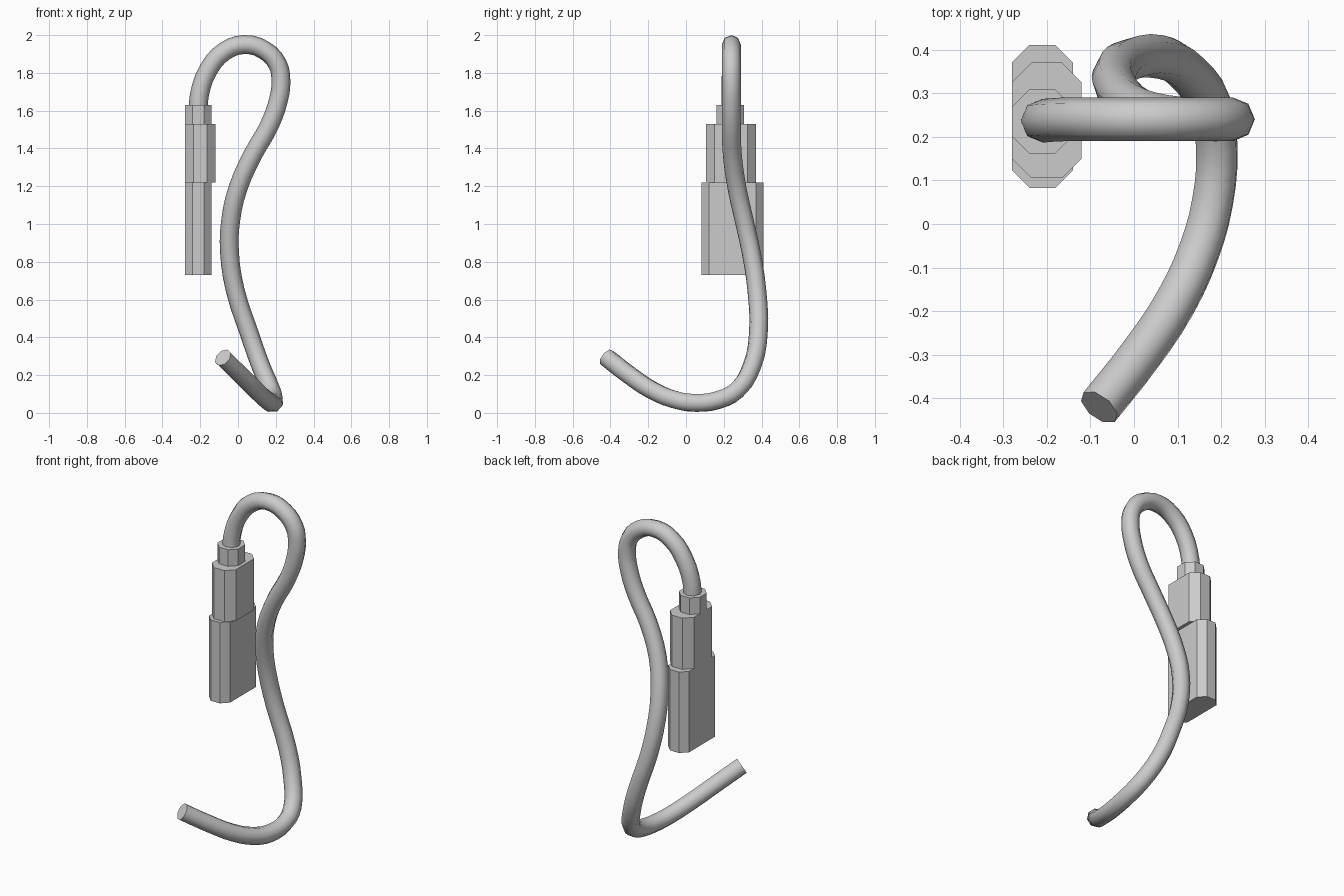
import bpy, bmesh

if "Cube" in bpy.data.objects:
    bpy.data.objects.remove(bpy.data.objects["Cube"])


def finish(obj, angle=0.6):
    bpy.ops.object.select_all(action='DESELECT')
    obj.select_set(True)
    bpy.context.view_layer.objects.active = obj
    bpy.ops.object.shade_smooth_by_angle(angle=angle)


def block(name, x, y, z, chamfer):
    """Upright prism with chamfered vertical corners; x, y, z are (min, max)."""
    c = chamfer
    outline = [(x[0] + c, y[0]), (x[1] - c, y[0]), (x[1], y[0] + c), (x[1], y[1] - c),
               (x[1] - c, y[1]), (x[0] + c, y[1]), (x[0], y[1] - c), (x[0], y[0] + c)]
    bm = bmesh.new()
    face = bm.faces.new([bm.verts.new((px, py, z[0])) for px, py in outline])
    top = bmesh.ops.extrude_face_region(bm, geom=[face])
    verts = [v for v in top['geom'] if isinstance(v, bmesh.types.BMVert)]
    bmesh.ops.translate(bm, verts=verts, vec=(0, 0, z[1] - z[0]))
    bmesh.ops.recalc_face_normals(bm, faces=bm.faces)
    mesh = bpy.data.meshes.new(name)
    bm.to_mesh(mesh)
    bm.free()
    obj = bpy.data.objects.new(name, mesh)
    bpy.context.collection.objects.link(obj)
    finish(obj)


# Plug: lower shell, grip and strain-relief collar
block("plug_shell", (-0.28, -0.14), (0.083, 0.41), (0.73, 1.22), 0.04)
block("plug_grip", (-0.28, -0.12), (0.105, 0.37), (1.22, 1.53), 0.045)
block("plug_collar", (-0.28, -0.14), (0.162, 0.308), (1.53, 1.63), 0.04)

# Cable: loops over the top, hangs down, then sweeps forward along the ground
path = [(-0.21, 0.237, 1.58), (-0.205, 0.237, 1.68), (-0.155, 0.24, 1.82),
        (-0.07, 0.24, 1.915), (0.035, 0.24, 1.95), (0.14, 0.24, 1.92),
        (0.21, 0.24, 1.845), (0.227, 0.24, 1.76), (0.215, 0.24, 1.66),
        (0.165, 0.24, 1.52), (0.08, 0.245, 1.37), (0.0, 0.27, 1.19),
        (-0.04, 0.31, 1.01), (-0.045, 0.345, 0.85), (-0.015, 0.375, 0.65),
        (0.06, 0.383, 0.42), (0.12, 0.35, 0.25), (0.175, 0.27, 0.12),
        (0.19, 0.17, 0.068), (0.18, 0.05, 0.053), (0.15, -0.06, 0.07),
        (0.095, -0.18, 0.12), (0.015, -0.3, 0.2), (-0.08, -0.42, 0.293)]
curve = bpy.data.curves.new("cable", 'CURVE')
curve.dimensions = '3D'
curve.bevel_depth = 0.05
curve.bevel_resolution = 2
curve.resolution_u = 3
curve.use_fill_caps = True
spline = curve.splines.new('BEZIER')
spline.bezier_points.add(len(path) - 1)
for point, co in zip(spline.bezier_points, path):
    point.co = co
    point.handle_left_type = point.handle_right_type = 'AUTO'
cable = bpy.data.objects.new("cable", curve)
bpy.context.collection.objects.link(cable)
bpy.ops.object.select_all(action='DESELECT')
cable.select_set(True)
bpy.context.view_layer.objects.active = cable
bpy.ops.object.convert(target='MESH')
finish(bpy.context.view_layer.objects.active, 0.9)
